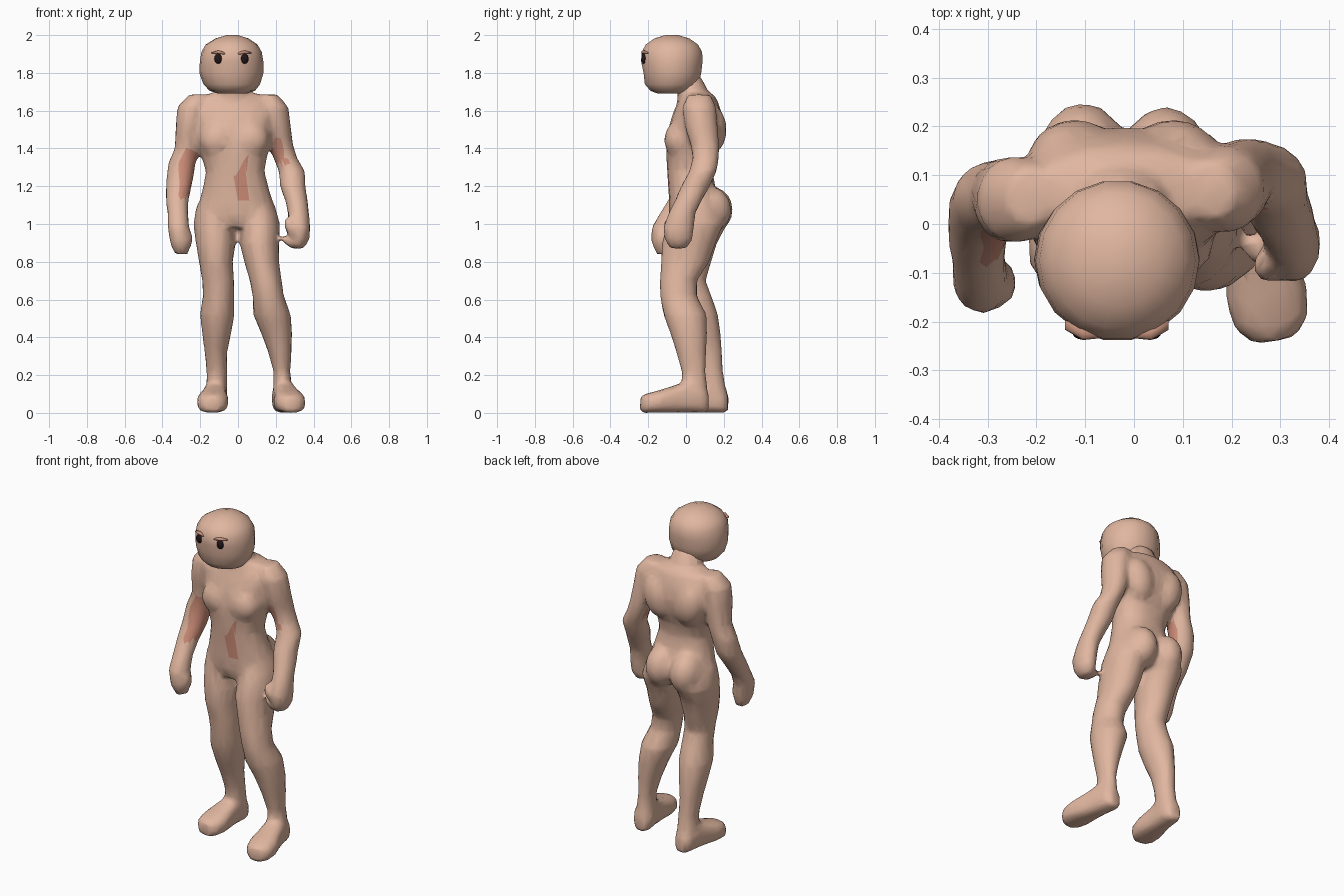
import bpy, bmesh, math
from mathutils import Vector, Matrix


def material(name, rgb):
    m = bpy.data.materials.new(name)
    m.diffuse_color = (*rgb, 1)
    return m


skin = material("skin", (0.75, 0.47, 0.35))
flush = material("flushed_skin", (0.62, 0.27, 0.19))
black = material("eye_black", (0.015, 0.008, 0.01))
brow_mat = material("brow_skin", (0.55, 0.28, 0.2))


def loft(bm, rings, axis=(0, 0, 1), sides=16, power=1.0):
    """Closed tube through rings (x, y, z, half width, half depth) facing axis."""
    n = Vector(axis).normalized()
    if abs(n.z) > 0.9:
        u, v = Vector((1, 0, 0)), Vector((0, 1, 0))
    else:
        u, v = n.cross(Vector((0, 0, 1))).normalized(), Vector((0, 0, 1))
    loops = []
    for x, y, z, a, b in rings:
        loop = []
        for i in range(sides):
            t = math.tau * i / sides
            c, s = math.cos(t), math.sin(t)
            c = math.copysign(abs(c) ** power, c)
            s = math.copysign(abs(s) ** power, s)
            loop.append(bm.verts.new(Vector((x, y, z)) + u * a * c + v * b * s))
        loops.append(loop)
    faces = [bm.faces.new(loops[0][::-1]), bm.faces.new(loops[-1])]
    for p, q in zip(loops, loops[1:]):
        for i in range(sides):
            j = (i + 1) % sides
            faces.append(bm.faces.new((p[i], p[j], q[j], q[i])))
    bmesh.ops.recalc_face_normals(bm, faces=faces)


def ball(bm, loc, size, rot=0):
    mat = Matrix.Translation(loc) @ Matrix.Rotation(rot, 4, 'Y') @ Matrix.Diagonal((*size, 1))
    bmesh.ops.create_uvsphere(bm, u_segments=16, v_segments=10, radius=1, matrix=mat)


def finish(bm, name, *mats):
    me = bpy.data.meshes.new(name)
    bm.to_mesh(me)
    bm.free()
    ob = bpy.data.objects.new(name, me)
    bpy.context.collection.objects.link(ob)
    for m in mats:
        me.materials.append(m)
    for p in me.polygons:
        p.use_smooth = True
    return ob


body = bmesh.new()

# torso and neck
loft(body, [
    (-.01, .04, .98, .13, .11), (-.01, .05, 1.05, .20, .14), (-.01, .045, 1.12, .195, .135),
    (-.012, .03, 1.2, .172, .125), (-.015, .02, 1.28, .156, .12), (-.02, .025, 1.36, .175, .13),
    (-.02, .04, 1.43, .20, .145), (-.022, .055, 1.52, .215, .145), (-.022, .06, 1.6, .225, .125),
    (-.022, .065, 1.66, .19, .10), (-.022, .06, 1.69, .14, .08)], power=0.88)
loft(body, [(-.02, .05, 1.6, .12, .1), (-.025, .04, 1.69, .10, .085), (-.03, .0, 1.78, .085, .08)])

# chest, shoulder blades, buttocks
for s in (-1, 1):
    ball(body, (-.02 + s * .085, -.045, 1.445), (.098, .07, .095))
    ball(body, (-.02 + s * .10, .135, 1.5), (.095, .08, .13), s * .2)
    ball(body, (-.02 + s * .085, .125 - s * .004, 1.075), (.095, .12, .125))

# arms with hands
loft(body, [
    (.16, .07, 1.685, .05, .06), (.185, .07, 1.62, .082, .09), (.205, .08, 1.52, .074, .088),
    (.225, .1, 1.42, .067, .077), (.25, .105, 1.35, .063, .07), (.285, .09, 1.28, .07, .073),
    (.29, .05, 1.2, .068, .077), (.31, .01, 1.12, .06, .072), (.32, -.02, 1.06, .056, .072),
    (.325, -.04, .98, .058, .082), (.325, -.04, .92, .053, .075), (.32, -.04, .87, .03, .045)])
loft(body, [
    (-.21, .055, 1.685, .05, .06), (-.24, .05, 1.62, .082, .09), (-.26, .05, 1.52, .07, .088),
    (-.27, .06, 1.4, .066, .075), (-.297, .055, 1.32, .073, .073), (-.311, .03, 1.22, .071, .075),
    (-.322, -.03, 1.12, .06, .068), (-.318, -.08, 1.05, .055, .063), (-.315, -.115, .98, .058, .068),
    (-.305, -.12, .9, .055, .063), (-.3, -.115, .84, .035, .042)])

# curled fingers and thumb of the open hand, fingers of the other
loft(body, [(.34, -.04, .9, .055, .026), (.28, -.045, .893, .05, .022), (.235, -.05, .925, .03, .018)],
     axis=(-1, 0, 0))
ball(body, (.275, -.085, .985), (.028, .035, .055), -.3)
ball(body, (-.268, -.12, .92), (.028, .045, .055))

# legs
loft(body, [
    (.105, .05, 1.1, .09, .11), (.115, .05, 1.0, .108, .15), (.113, .015, .9, .105, .143),
    (.125, -.005, .8, .093, .128), (.147, -.04, .7, .085, .1), (.16, -.04, .62, .083, .098),
    (.18, -.005, .52, .1, .115), (.205, .015, .42, .082, .098), (.222, .028, .32, .062, .08),
    (.232, .04, .22, .045, .064), (.235, .045, .14, .05, .068), (.235, .05, .03, .055, .068)])
loft(body, [
    (-.12, .06, 1.1, .1, .12), (-.125, .07, 1.0, .112, .15), (-.119, .035, .9, .105, .13),
    (-.117, .02, .8, .09, .115), (-.105, .015, .7, .085, .09), (-.103, .035, .62, .083, .1),
    (-.11, .06, .52, .092, .11), (-.113, .085, .42, .077, .098), (-.117, .112, .32, .06, .08),
    (-.112, .132, .22, .055, .064), (-.112, .142, .14, .055, .068), (-.115, .15, .03, .056, .07)])


# feet: side profile swept from heel to toe
def foot(heel, toe):
    h, t = Vector(heel), Vector(toe)
    rings = []
    for f, w, top in ((0, .035, .1), (.1, .058, .14), (.3, .062, .165), (.5, .07, .14),
                      (.72, .085, .115), (.9, .077, .098), (1, .042, .08)):
        p = h.lerp(t, f)
        rings.append((p.x, p.y, top / 2 + .003, w, top / 2 + .003))
    loft(body, rings, axis=(*(t - h), 0), power=0.75)


foot((.228, .118), (.288, -.24))
foot((-.112, .222), (-.142, -.125))

# fuse the parts into one skin, then lower the polygon count
body = finish(body, "body", skin, flush)
bpy.context.view_layer.objects.active = body
body.select_set(True)
rm = body.modifiers.new("fuse", 'REMESH')
rm.mode, rm.voxel_size = 'VOXEL', 0.014
sm = body.modifiers.new("relax", 'SMOOTH')
sm.factor, sm.iterations = 0.5, 5
dc = body.modifiers.new("simplify", 'DECIMATE')
dc.ratio = 0.14
for m in list(body.modifiers):
    bpy.ops.object.modifier_apply(modifier=m.name)

# flushed patches on both arms and the belly
for p in body.data.polygons:
    x, _, z = p.center
    n = p.normal
    left = x < -.2 and 1.14 < z < 1.38 and n.x > -.35 + (1.38 - z) * 2 and n.y < .5
    right = .14 < x < .30 and 1.32 < z < 1.45 and n.x < .1 and n.y < .4 and x > .16 + (1.42 - z) * .4
    belly = n.y < -.3 and 1.19 < z < 1.35 and -.07 + (z - 1.19) * .6 < x < .03 + (z - 1.19) * .15
    p.material_index = int(left or right or belly)
    p.use_smooth = True

# head
bm = bmesh.new()
loft(bm, [
    (-.03, -.08, 1.69, .075, .07), (-.03, -.08, 1.705, .12, .11), (-.033, -.075, 1.74, .15, .145),
    (-.035, -.072, 1.8, .17, .155), (-.034, -.075, 1.86, .168, .165), (-.034, -.075, 1.91, .16, .163),
    (-.034, -.075, 1.95, .137, .14), (-.032, -.075, 1.982, .088, .095), (-.03, -.075, 2.0, .03, .035)],
    sides=18)
finish(bm, "head", skin)

# eyes and slanted brows
for s, side in ((-1, "right"), (1, "left")):
    x = -.035 + s * .07
    bm = bmesh.new()
    ball(bm, (x, -.223, 1.875), (.021, .014, .027))
    finish(bm, side + "_eye", black)
    bm = bmesh.new()
    loft(bm, [(x - s * .038, -.226, 1.902, .008, .007), (x, -.224, 1.91, .014, .009),
              (x + s * .036, -.207, 1.906, .01, .003)], axis=(s, 0, 0), sides=8)
    finish(bm, side + "_brow", brow_mat)
